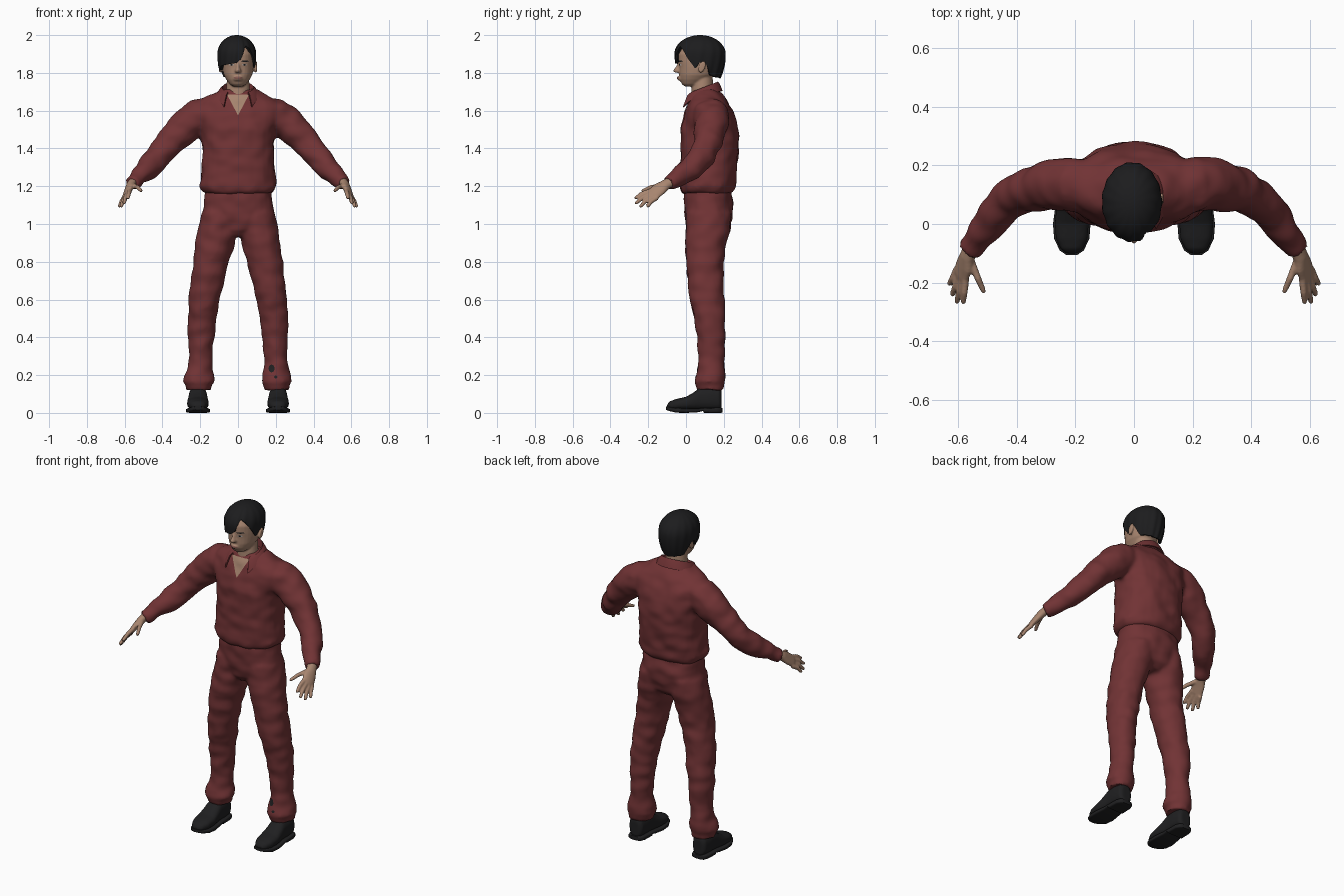
import bpy, bmesh, math
from mathutils import Vector, noise
from mathutils.bvhtree import BVHTree

if "Cube" in bpy.data.objects:
    bpy.data.objects.remove(bpy.data.objects["Cube"])


def material(name, r, g, b):
    m = bpy.data.materials.new(name)
    m.use_nodes = True
    m.diffuse_color = (r, g, b, 1)
    m.node_tree.nodes["Principled BSDF"].inputs["Base Color"].default_value = (r, g, b, 1)
    return m


red = material("red cloth", .165, .033, .035)
skin = material("skin", .39, .235, .16)
black = material("black hair", .012, .012, .013)
leather = material("black leather", .014, .014, .015)
lip = material("lip", .24, .105, .085)
white = material("eye white", .45, .42, .4)


def ring(c, u, v, p=1.0, n=28):
    """Rounded cross-section about c; p below 1 makes it squarer."""
    pts = []
    for i in range(n):
        a = math.tau * i / n
        x, y = math.cos(a), math.sin(a)
        pts.append(Vector(c) + Vector(u) * math.copysign(abs(x) ** p, x)
                   + Vector(v) * math.copysign(abs(y) ** p, y))
    return pts


def level(z, rx, y0, y1, x=0, p=1.0):
    return ring((x, (y0 + y1) / 2, z), (rx, 0, 0), (0, (y1 - y0) / 2, 0), p)


def loft(bm, rings, side=1):
    """Closed skin over a row of rings, mirrored in x when side is -1."""
    rows = [[bm.verts.new((q.x * side, q.y, q.z)) for q in r] for r in rings]
    n = len(rows[0])
    for a, b in zip(rows, rows[1:]):
        for i in range(n):
            bm.faces.new((a[i], a[(i + 1) % n], b[(i + 1) % n], b[i]))
    bm.faces.new(rows[0])
    bm.faces.new(rows[-1])


def pipe(bm, path, side=1, n=28):
    """Round limb through (x, y, z, radius) stations."""
    pts = [Vector(p[:3]) for p in path]
    rings = []
    for i, p in enumerate(path):
        t = (pts[min(i + 1, len(pts) - 1)] - pts[max(i - 1, 0)]).normalized()
        u = t.cross(Vector((0, 0, 1))).normalized()
        rings.append(ring(pts[i], u * p[3], u.cross(t) * p[3], 1, n))
    loft(bm, rings, side)


def finish(name, bm, mat, voxel=0, relax=0, thick=0):
    bmesh.ops.recalc_face_normals(bm, faces=bm.faces)
    me = bpy.data.meshes.new(name)
    bm.to_mesh(me)
    bm.free()
    ob = bpy.data.objects.new(name, me)
    bpy.context.collection.objects.link(ob)
    me.materials.append(mat)
    if voxel:
        m = ob.modifiers.new("blend", 'REMESH')
        m.mode, m.voxel_size = 'VOXEL', voxel
    if relax:
        m = ob.modifiers.new("relax", 'SMOOTH')
        m.factor, m.iterations = .5, relax
    if thick:
        m = ob.modifiers.new("thickness", 'SOLIDIFY')
        m.thickness, m.offset = thick, -1
    bpy.ops.object.select_all(action='DESELECT')
    bpy.context.view_layer.objects.active = ob
    ob.select_set(True)
    for m in list(ob.modifiers):
        bpy.ops.object.modifier_apply(modifier=m.name)
    bpy.ops.object.shade_smooth_by_angle(angle=math.radians(50))
    return ob


def crease(ob, amount):
    """Soft cloth folds."""
    moves = [v.normal * amount * noise.noise(Vector((v.co.x * 13, v.co.y * 13, v.co.z * 17)))
             for v in ob.data.vertices]
    for v, d in zip(ob.data.vertices, moves):
        v.co += d


def plate(name, target, outline, mat, lift=.003):
    """Thin patch of convex (x, z) outline laid on the front of target."""
    src = bmesh.new()
    src.from_mesh(target.data)
    tree = BVHTree.FromBMesh(src)
    src.free()
    edge = []
    for a, b in zip(outline, outline[1:] + outline[:1]):
        edge += [Vector(a).lerp(Vector(b), k / 4) for k in range(4)]
    mid = sum(edge, Vector((0, 0))) / len(edge)
    rings = []
    for s in (.02, .25, .5, .75, 1):
        row = []
        for e in edge:
            q = mid.lerp(e, s)
            hit = tree.ray_cast(Vector((q.x, -2, q.y)), Vector((0, 1, 0)))[0]
            row.append(Vector((q.x, (hit.y if hit else .05) - lift, q.y)))
        rings.append(row)
    bm = bmesh.new()
    loft(bm, rings)
    bm.faces.ensure_lookup_table()
    bmesh.ops.delete(bm, geom=[bm.faces[-1]], context='FACES_ONLY')
    return finish(name, bm, mat)


def oval(x, z, rx, rz):
    return [(x + rx * math.cos(k * math.tau / 8), z + rz * math.sin(k * math.tau / 8)) for k in range(8)]


# Jacket: torso and sleeves blended together
bm = bmesh.new()
loft(bm, [level(z, rx, y0, y1, 0, .85) for z, rx, y0, y1 in (
    (1.16, .17, -.01, .235), (1.17, .19, -.025, .25), (1.2, .205, -.032, .262), (1.24, .197, -.03, .265),
    (1.32, .193, -.03, .272), (1.42, .19, -.03, .28), (1.5, .2, -.026, .278), (1.57, .225, -.015, .262),
    (1.61, .235, 0, .243), (1.65, .21, .012, .22), (1.685, .155, .028, .19), (1.71, .1, .04, .17))])
for s in (1, -1):
    pipe(bm, [(.13, .13, 1.6, .075), (.2, .135, 1.575, .094), (.27, .137, 1.525, .089), (.36, .115, 1.435, .075),
              (.42, .085, 1.36, .068), (.48, .02, 1.29, .06), (.535, -.055, 1.24, .045),
              (.562, -.092, 1.215, .041)], s)
jacket = finish("jacket", bm, red, .011, 5)
crease(jacket, .009)

# Trousers: hips and legs blended together
bm = bmesh.new()
loft(bm, [level(z, rx, y0, y1, 0, .9) for z, rx, y0, y1 in (
    (1.2, .175, -.01, .235), (1.1, .184, -.012, .252), (1.03, .196, -.005, .245),
    (.97, .17, .008, .225), (.935, .06, .04, .19))])
for s in (1, -1):
    loft(bm, [level(z, rx, y0, y1, x) for z, x, rx, y0, y1 in (
        (1.06, .095, .1, 0, .24), (.95, .112, .106, -.003, .23), (.88, .126, .103, -.003, .21),
        (.8, .142, .094, 0, .2), (.7, .161, .089, .01, .197), (.6, .179, .082, .02, .202),
        (.5, .191, .076, .045, .208), (.4, .197, .07, .06, .207), (.3, .2, .064, .068, .203),
        (.23, .204, .066, .062, .202), (.2, .204, .078, .05, .206), (.165, .206, .082, .045, .206),
        (.15, .207, .07, .055, .2), (.12, .208, .068, .058, .197))], s)
trousers = finish("trousers", bm, red, .011, 4)
crease(trousers, .008)
plate("shin_hole", trousers, oval(.178, .235, .017, .021), leather)
plate("shin_hole_small", trousers, oval(.2, .19, .009, .008), leather)

# Head, nose, ears and neck blended together
bm = bmesh.new()
loft(bm, [level(z, rx, y0, y1, 0, .93) for z, rx, y0, y1 in (
    (1.728, .025, -.005, .05), (1.74, .043, -.022, .08), (1.765, .062, -.033, .12), (1.79, .076, -.036, .15),
    (1.83, .083, -.036, .17), (1.855, .084, -.04, .18), (1.9, .085, -.04, .185), (1.94, .072, -.015, .165),
    (1.97, .04, .03, .12))])
loft(bm, [level(z, .062 + w, .02 + d, .145 + w) for z, w, d in (
    (1.6, .005, .02), (1.67, .004, .008), (1.72, 0, .01), (1.78, -.004, .02))])
loft(bm, [level(z, rx, y0, 0) for z, rx, y0 in (
    (1.858, .008, -.041), (1.83, .011, -.056), (1.812, .018, -.069), (1.802, .016, -.06))])
loft(bm, [level(z, .026, y0, 0) for z, y0 in ((1.786, -.036), (1.777, -.047), (1.766, -.045), (1.758, -.036))])
for s in (1, -1):
    loft(bm, [ring((x, .085, 1.832), (0, w, 0), (0, .008, w * 1.7)) for x, w in (
        (.07, .01), (.088, .016), (.097, .02), (.1, .014))], s)
head = finish("head", bm, skin, .0055, 2)
for s, word in ((1, "left"), (-1, "right")):
    plate(word + "_eye", head, oval(s * .035, 1.843, .014, .0055), white)
    plate(word + "_iris", head, oval(s * .035, 1.843, .006, .0055), black, .005)
    plate(word + "_brow", head, oval(s * .037, 1.862, .021, .004), black)
plate("mouth", head, oval(0, 1.774, .024, .007), lip)

# Hair: cap with a hem that follows a swept fringe, temples and nape
hem = [(-180, 1.77), (-120, 1.78), (-102, 1.85), (-88, 1.85), (-75, 1.81), (-55, 1.838), (0, 1.853), (14, 1.875),
       (30, 1.945), (45, 1.925), (65, 1.865), (78, 1.82), (88, 1.855), (102, 1.855), (118, 1.785), (180, 1.77)]


def hem_height(deg):
    for (a, za), (b, zb) in zip(hem, hem[1:]):
        if a <= deg <= b:
            return za + (zb - za) * (deg - a) / (b - a)


bm = bmesh.new()
rows, cols = 18, 90
grid = []
for j in range(rows + 1):
    u = max(j / rows, .02)
    line = []
    for i in range(cols):
        deg = -180 + 360 * i / cols
        z = 2 - (2 - hem_height(deg)) * u ** 1.7
        d = z - 1.9
        r = math.sqrt(max(0, 1 - (d / .1) ** 2)) if d > 0 else 1 - 13 * d * d
        r += .02 * math.sin(math.radians(deg) * 15 + u * 4) * u
        a = math.radians(deg)
        line.append(Vector((-.007 + .102 * r * math.sin(a), .075 - .135 * r * math.cos(a), z)))
    grid.append(line)
loft(bm, grid)
bm.faces.ensure_lookup_table()
bmesh.ops.delete(bm, geom=[bm.faces[-1]], context='FACES_ONLY')
finish("hair", bm, black, thick=.014)

# Open neck and folded collar
plate("open_neck", jacket, [(0, 1.575), (.058, 1.685), (-.058, 1.685)], skin)
bm = bmesh.new()
strip = []
for i in range(41):
    a = math.radians(40 + 280 * i / 40)
    sx, cy = math.sin(a), math.cos(a)
    back, front = (1 - cy) / 2, max(0, cy) ** 3
    strip.append([bm.verts.new(q) for q in (
        (.076 * sx, .09 - .074 * cy, 1.66 + .04 * back),
        (.084 * sx, .09 - .08 * cy, 1.692 + .062 * back),
        (.097 * sx, .09 - .09 * cy - .03 * front, 1.685 + .055 * back - .02 * front),
        (.118 * sx, .09 - .104 * cy - .06 * front, 1.66 + .045 * back - .1 * front))])
for p, q in zip(strip, strip[1:]):
    for k in range(3):
        bm.faces.new((p[k], p[k + 1], q[k + 1], q[k]))
finish("collar", bm, red, thick=.007)

# Hands and shoes
across = Vector((.03, .04, -.035)).normalized()
along = Vector((.02, -.08, -.055)).normalized()
normal = across.cross(along).normalized()
for s, word in ((1, "left"), (-1, "right")):
    bm = bmesh.new()
    loft(bm, [ring(c, across * w, normal * t) for c, w, t in (
        ((.55, -.07, 1.23), .028, .025), ((.567, -.11, 1.207), .03, .023), ((.577, -.14, 1.186), .039, .019),
        ((.589, -.172, 1.16), .039, .015), ((.593, -.185, 1.152), .032, .011))], s)
    for base, tip in (((.573, -.18, 1.178), (.582, -.272, 1.136)), ((.585, -.178, 1.163), (.604, -.27, 1.108)),
                      ((.594, -.168, 1.15), (.62, -.245, 1.09)), ((.602, -.152, 1.14), (.63, -.207, 1.09)),
                      ((.557, -.12, 1.205), (.51, -.235, 1.175))):
        a, b = Vector(base), Vector(tip)
        m = a.lerp(b, .55) + Vector((0, -.003, .006))
        pipe(bm, [(*a, .013), (*m, .0115), (*a.lerp(b, .9), .0095), (*b, .006)], s, 12)
    finish(word + "_hand", bm, skin, .005, 2)

    bm = bmesh.new()
    loft(bm, [ring((.212, y, (top + .015) / 2), (w, 0, 0), (0, 0, (top - .015) / 2), .8) for y, w, top in (
        (-.1, .02, .045), (-.085, .038, .062), (-.05, .054, .074), (0, .058, .085), (.04, .054, .108),
        (.075, .05, .135), (.13, .049, .14), (.175, .044, .135), (.188, .03, .12))], s)
    finish(word + "_shoe", bm, leather, .007, 3)
    bm = bmesh.new()
    loft(bm, [ring((.212, y, (lo + hi) / 2), (w, 0, 0), (0, 0, (hi - lo) / 2), .4) for y, w, lo, hi in (
        (-.106, .018, .016, .034), (-.09, .041, .01, .032), (-.05, .06, .001, .026), (0, .064, 0, .024),
        (.06, .056, .003, .024), (.09, .054, .01, .026), (.095, .054, 0, .026), (.16, .052, 0, .028),
        (.185, .042, 0, .028), (.193, .025, .002, .026))], s)
    finish(word + "_sole", bm, leather)
